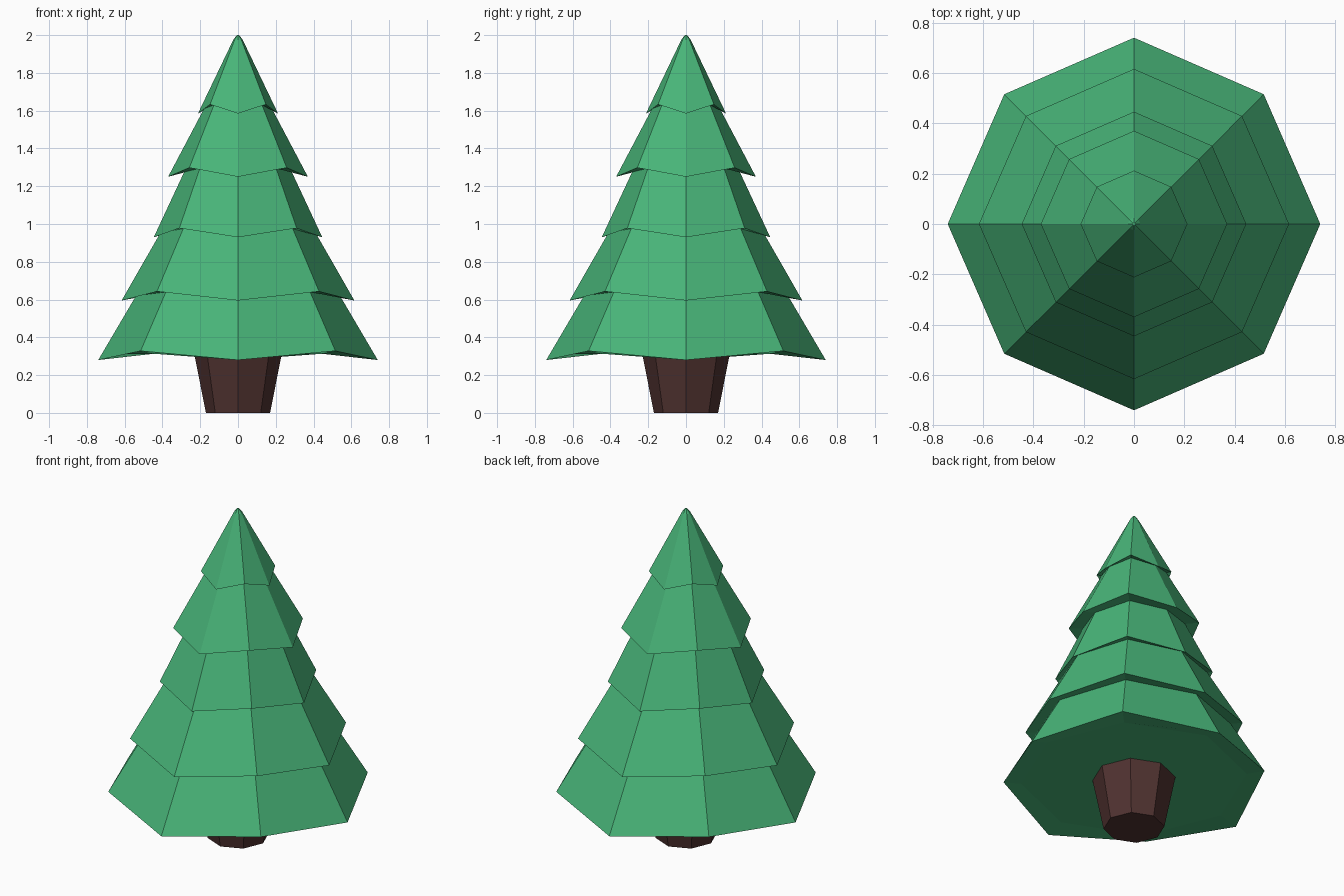
import bpy, bmesh
from math import cos, sin, pi

if "Cube" in bpy.data.objects:
    bpy.data.objects.remove(bpy.data.objects["Cube"])

SIDES = 8


def material(name, rgb):
    m = bpy.data.materials.new(name)
    m.diffuse_color = (*rgb, 1)
    m.use_nodes = True
    m.node_tree.nodes["Principled BSDF"].inputs["Base Color"].default_value = m.diffuse_color
    return m


def lathe(name, rings, mat):
    """Skin octagonal rings (radius, corner z, diagonal corner z), capped at both ends."""
    bm = bmesh.new()
    loops = []
    for r_axis, r_diag, z_axis, z_diag in rings:
        loop = []
        for i in range(SIDES):
            a = 2 * pi * i / SIDES
            r, z = (r_diag, z_diag) if i % 2 else (r_axis, z_axis)
            loop.append(bm.verts.new((r * cos(a), r * sin(a), z)))
        loops.append(loop)
    for lo, hi in zip(loops, loops[1:]):
        for i in range(SIDES):
            j = (i + 1) % SIDES
            bm.faces.new((lo[i], lo[j], hi[j], hi[i]))
    bm.faces.new(loops[0][::-1])
    bm.faces.new(loops[-1])
    bmesh.ops.recalc_face_normals(bm, faces=bm.faces)
    me = bpy.data.meshes.new(name)
    bm.to_mesh(me)
    bm.free()
    me.materials.append(mat)
    ob = bpy.data.objects.new(name, me)
    bpy.context.collection.objects.link(ob)
    return ob


green = material("needles", (0.065, 0.46, 0.19))
brown = material("bark", (0.08, 0.032, 0.03))

# Tapered trunk, wider at the top
lathe("trunk", [(0.17, 0.17, 0, 0), (0.232, 0.232, 0.315, 0.315)], brown)

# Foliage tiers: rim radius, rim height, radius where the next tier covers it
tiers = [(0.74, 0.28, 0.54),
         (0.616, 0.595, 0.41),
         (0.446, 0.93, 0.285),
         (0.37, 1.25, 0.18),
         (0.212, 1.585, None)]
rings = [(0.63, 0.63, 0.313, 0.313)]  # flat underside
for k, (r, z, r_top) in enumerate(tiers):
    rings.append((r, r * 0.985, z, z + 0.048))  # drooping rim
    if r_top:
        z_next = tiers[k + 1][1]
        rings.append((r_top, r_top, z_next + 0.025, z_next + 0.045))
rings.append((0.025, 0.025, 1.975, 1.975))  # blunt tip
rings.append((0.006, 0.006, 2.0, 2.0))
lathe("foliage", rings, green)
